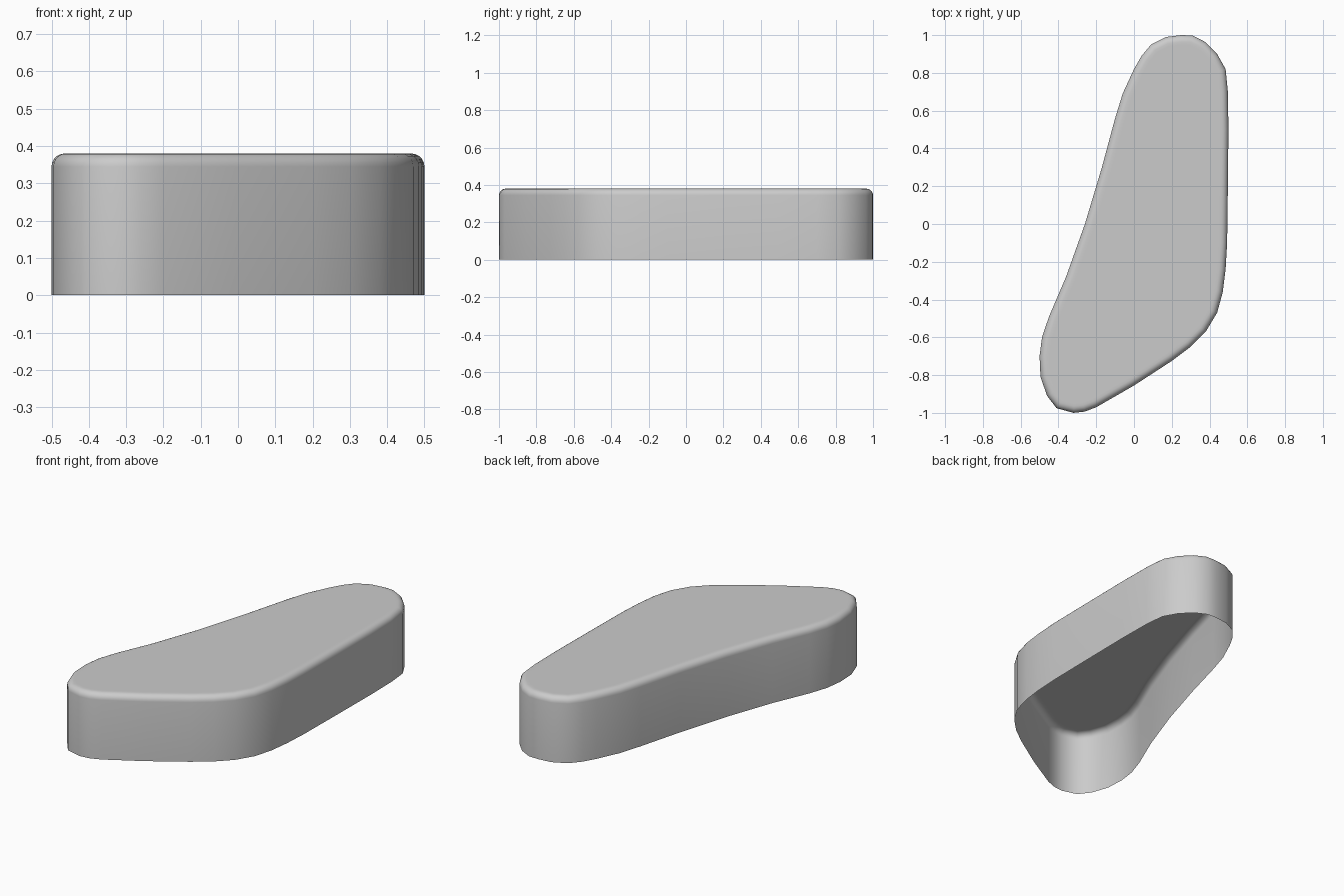
import bpy, bmesh, math
from mathutils import Vector

if "Cube" in bpy.data.objects:
    bpy.data.objects.remove(bpy.data.objects["Cube"])

# Plan outline, clockwise from the back tip
OUTLINE = [
    (0.25, 1.0), (0.31, 0.998), (0.38, 0.962), (0.44, 0.90), (0.485, 0.82),
    (0.497, 0.70), (0.5, 0.50), (0.497, 0.2), (0.493, -0.1), (0.485, -0.24),
    (0.47, -0.36), (0.44, -0.47), (0.38, -0.57), (0.30, -0.65), (0.2, -0.725),
    (0.0, -0.855), (-0.2, -0.97), (-0.26, -0.993), (-0.32, -1.0), (-0.41, -0.975),
    (-0.46, -0.91), (-0.495, -0.81), (-0.5, -0.70), (-0.487, -0.60),
    (-0.45, -0.49), (-0.36, -0.28), (-0.26, 0.0), (-0.17, 0.3),
    (-0.10, 0.56), (-0.06, 0.69), (0.0, 0.82), (0.04, 0.89),
    (0.09, 0.95), (0.17, 0.99)]
HEIGHT, RADIUS, STEPS = 0.38, 0.035, 5


def inset(points, d):
    """Move a clockwise outline inwards by d with mitred corners."""
    result = []
    n = len(points)
    for i in range(n):
        a, b, c = (Vector(points[(i + k) % n]) for k in (-1, 0, 1))
        e1, e2 = (b - a).normalized(), (c - b).normalized()
        n1, n2 = Vector((e1.y, -e1.x)), Vector((e2.y, -e2.x))
        result.append(b + (n1 + n2) * d / (1 + n1.dot(n2)))
    return result


# Wall and rounded rim as (inset, height) levels
levels = [(0, 0), (0, HEIGHT - RADIUS)]
for s in range(1, STEPS + 1):
    t = s / STEPS * math.pi / 2
    levels.append((RADIUS * (1 - math.cos(t)), HEIGHT - RADIUS * (1 - math.sin(t))))
levels.append((RADIUS + 0.015, HEIGHT))

bm = bmesh.new()
rings = [[bm.verts.new((p.x, p.y, z)) for p in inset(OUTLINE, d)] for d, z in levels]
n = len(OUTLINE)
for low, high in zip(rings, rings[1:]):
    for i in range(n):
        j = (i + 1) % n
        bm.faces.new((low[j], low[i], high[i], high[j]))

# Flat lid; the underside stays open
bm.faces.new(list(reversed(rings[-1])))
bm.normal_update()

mesh = bpy.data.meshes.new("rounded_shell")
bm.to_mesh(mesh)
bm.free()
shell = bpy.data.objects.new("rounded_shell", mesh)
bpy.context.collection.objects.link(shell)
bpy.context.view_layer.objects.active = shell
shell.select_set(True)
bpy.ops.object.shade_smooth()
